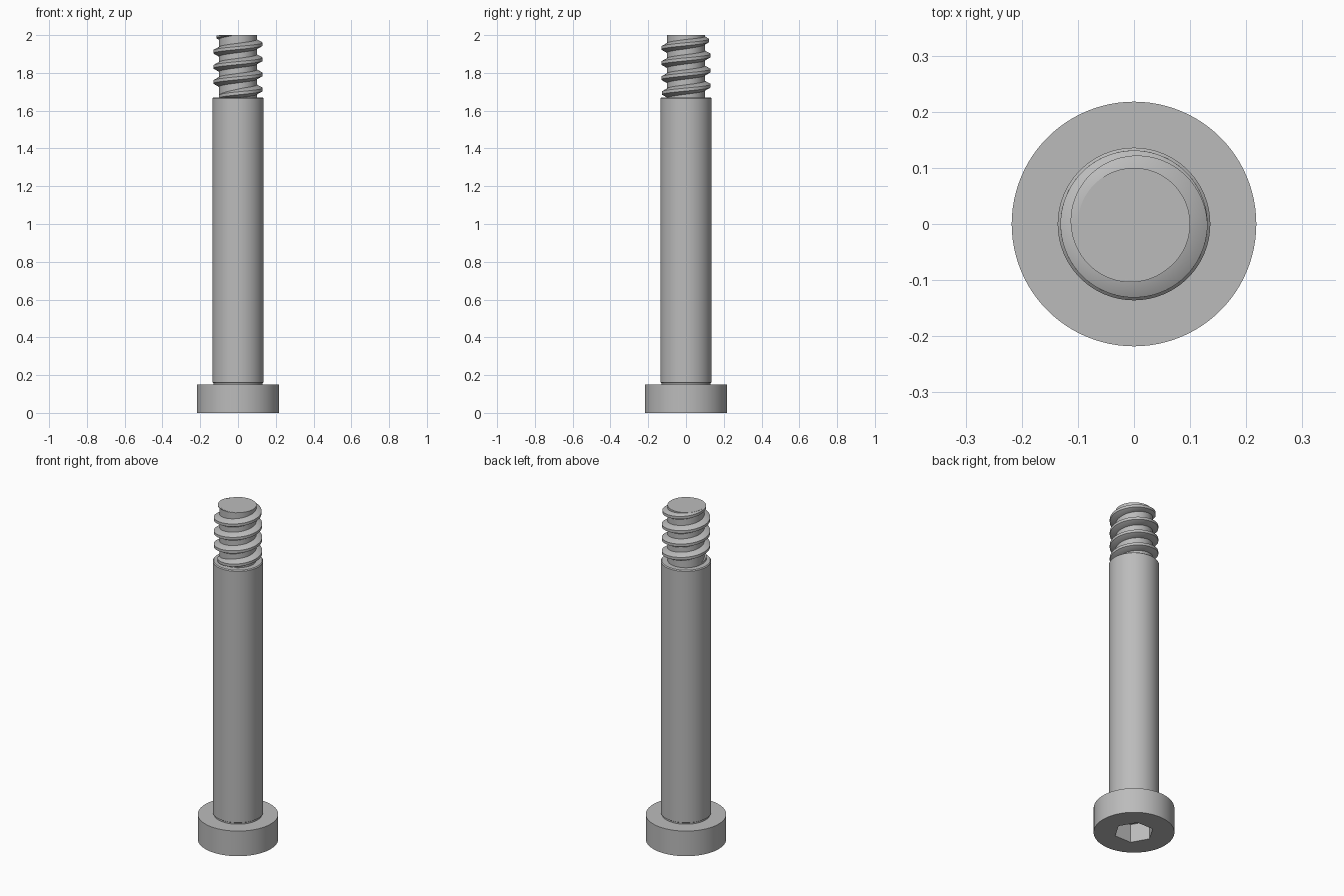
import bpy, bmesh, math
from math import cos, sin, pi

if "Cube" in bpy.data.objects:
    bpy.data.objects.remove(bpy.data.objects["Cube"], do_unlink=True)

steel = bpy.data.materials.new("grey steel")
steel.use_nodes = True
GREY = (0.5, 0.5, 0.5, 1)
steel.diffuse_color = GREY
steel.node_tree.nodes["Principled BSDF"].inputs["Base Color"].default_value = GREY

SIDES = 96


def finish(name, bm):
    bmesh.ops.recalc_face_normals(bm, faces=bm.faces)
    mesh = bpy.data.meshes.new(name)
    bm.to_mesh(mesh)
    bm.free()
    mesh.materials.append(steel)
    obj = bpy.data.objects.new(name, mesh)
    bpy.context.collection.objects.link(obj)
    return obj


def smooth(obj):
    bpy.ops.object.select_all(action="DESELECT")
    obj.select_set(True)
    bpy.context.view_layer.objects.active = obj
    bpy.ops.object.shade_smooth_by_angle(angle=math.radians(30))


def sweep(name, rings):
    """Join equal rings of points into a closed, capped skin."""
    bm = bmesh.new()
    loops = [[bm.verts.new(p) for p in ring] for ring in rings]
    n = len(loops[0])
    for a, b in zip(loops, loops[1:]):
        for i in range(n):
            j = (i + 1) % n
            bm.faces.new((a[i], a[j], b[j], b[i]))
    bm.faces.new(loops[0])
    bm.faces.new(loops[-1])
    return finish(name, bm)


def lathe(name, profile, sides=SIDES):
    return sweep(name, [[(r * cos(2 * pi * i / sides), r * sin(2 * pi * i / sides), z)
                         for i in range(sides)] for r, z in profile])


# Head with a hexagonal socket in its underside
HEAD_TOP, SHOULDER_TOP, TOP = 0.15, 1.67, 2.0
head = lathe("head", [(0.218, 0), (0.218, HEAD_TOP)])
cutter = lathe("socket_cutter", [(0.108, -0.05), (0.108, 0.11)], 6)
cut = head.modifiers.new("socket", "BOOLEAN")
cut.operation = "DIFFERENCE"
cut.solver = "EXACT"
cut.object = cutter
bpy.context.view_layer.objects.active = head
bpy.ops.object.modifier_apply(modifier=cut.name)
bpy.data.objects.remove(cutter, do_unlink=True)
smooth(head)

# Shoulder with a slight undercut and a chamfered end
smooth(lathe("shoulder", [(0.13, HEAD_TOP - 0.01), (0.13, HEAD_TOP + 0.008),
                          (0.136, HEAD_TOP + 0.012), (0.136, SHOULDER_TOP - 0.005),
                          (0.131, SHOULDER_TOP)]))

# Threaded end: plain core plus a helical ridge that fades at both ends
CORE, CREST, PITCH, STEPS = 0.1, 0.131, 0.08, 72
smooth(lathe("thread_core", [(CORE, SHOULDER_TOP - 0.01), (CORE, TOP)]))

rings = []
start, end = -3.5, 0.85          # turns, measured from the last full crest
count = int((end - start) * STEPS)
for k in range(count + 1):
    turn = start + (end - start) * k / count
    mid = 1.952 + PITCH * turn
    fade = max(0, min(1, (turn - start) / 0.3, 1 - turn / end))
    depth = (CREST - CORE) * fade
    half_crest = 0.008
    half_root = half_crest + 0.55 * depth
    section = [(CORE - 0.01, -half_root), (CORE, -half_root), (CORE + depth, -half_crest),
               (CORE + depth, half_crest), (CORE, half_root), (CORE - 0.01, half_root)]
    a = 2 * pi * turn
    rings.append([(r * cos(a), r * sin(a), min(mid + dz, TOP - 0.001)) for r, dz in section])
smooth(sweep("thread_ridge", rings))
